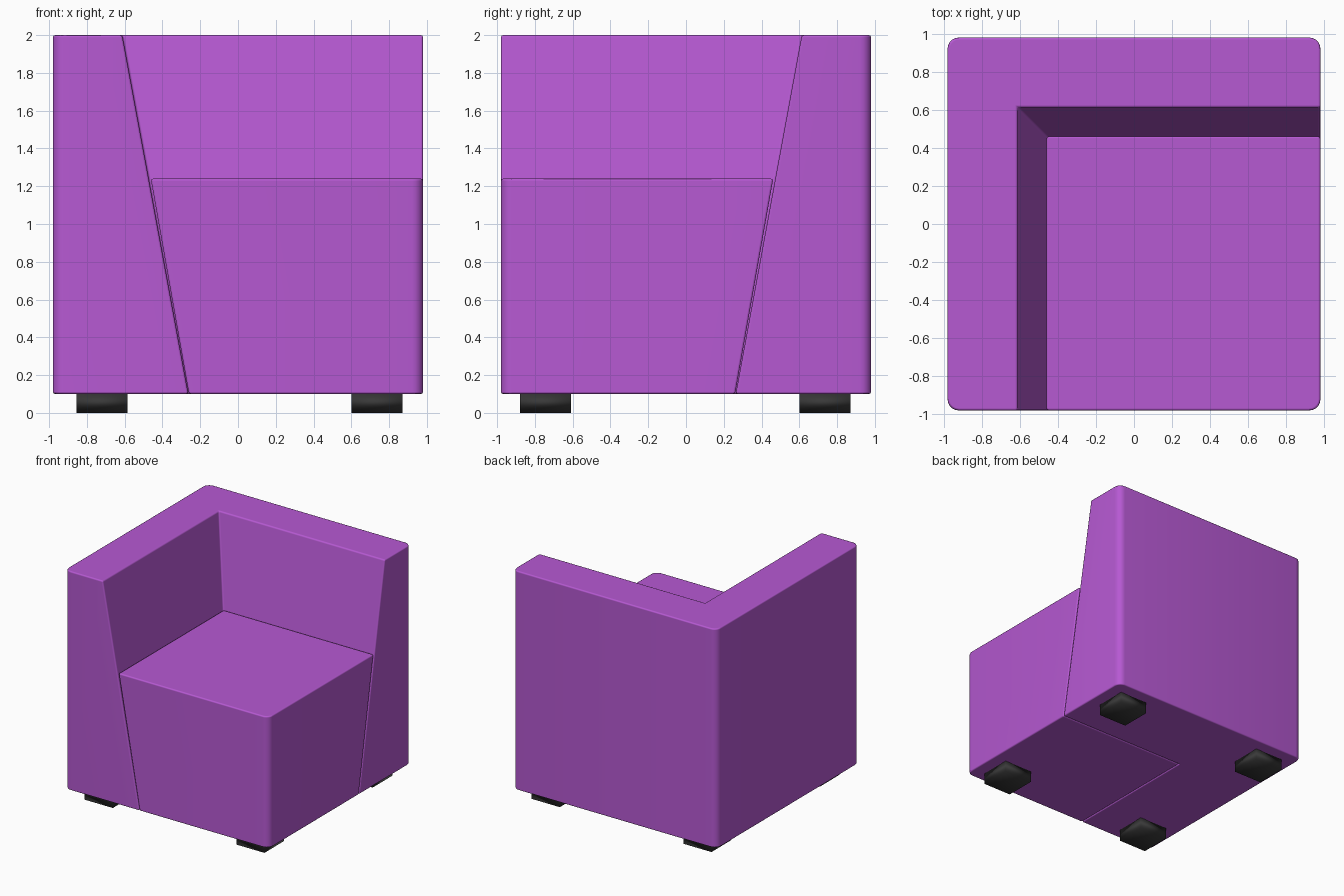
import bpy, bmesh

if "Cube" in bpy.data.objects:
    bpy.data.objects.remove(bpy.data.objects["Cube"])

def material(name, color):
    m = bpy.data.materials.new(name)
    m.diffuse_color = color
    m.use_nodes = True
    m.node_tree.nodes["Principled BSDF"].inputs["Base Color"].default_value = m.diffuse_color
    return m

purple = material("purple_fabric", (0.47, 0.10, 0.65, 1))
black = material("black_rubber", (0.04, 0.04, 0.04, 1))

R = 0.98  # half width of the chair

def cushion(name, bottom, top, z0, z1, rounded):
    """Loft between two outlines, round the listed upright corners, soften the rest."""
    bm = bmesh.new()
    lo = [bm.verts.new((x, y, z0)) for x, y in bottom]
    hi = [bm.verts.new((x, y, z1)) for x, y in top]
    n = len(lo)
    bm.faces.new(lo[::-1])
    bm.faces.new(hi)
    for i in range(n):
        j = (i + 1) % n
        bm.faces.new((lo[i], lo[j], hi[j], hi[i]))
    uprights = [bm.edges.get((lo[i], hi[i])) for i in rounded]
    bmesh.ops.bevel(bm, geom=uprights, offset=0.06, segments=5,
                    profile=0.5, affect='EDGES')
    bmesh.ops.recalc_face_normals(bm, faces=bm.faces[:])
    me = bpy.data.meshes.new(name)
    bm.to_mesh(me)
    bm.free()
    ob = bpy.data.objects.new(name, me)
    bpy.context.collection.objects.link(ob)
    me.materials.append(purple)
    bev = ob.modifiers.new("soft_edges", 'BEVEL')
    bev.width = 0.012
    bev.segments = 2
    bev.limit_method = 'ANGLE'
    bev.angle_limit = 0.6
    bev.harden_normals = True
    for p in me.polygons:
        p.use_smooth = True
    return ob

# L-shaped backrest with an inward leaning inner wall
def l_outline(i):
    return [(-R, -R), (-i, -R), (-i, i), (R, i), (R, R), (-R, R)]

cushion("backrest", l_outline(0.263), l_outline(0.613), 0.1, 2.0, (0, 4, 5))

# Seat block, wedged against the backrest
def seat_outline(i):
    return [(-i, -R), (R, -R), (R, i), (-i, i)]

cushion("seat", seat_outline(0.26), seat_outline(0.462), 0.1, 1.24, (1,))

# Four square feet
for side, x in (("left", -0.72), ("right", 0.735)):
    for end, y in (("front", -0.745), ("back", 0.737)):
        bpy.ops.mesh.primitive_cube_add(size=1, location=(x, y, 0.055))
        foot = bpy.context.object
        foot.name = f"{end}_{side}_foot"
        foot.scale = (0.27, 0.27, 0.11)
        foot.data.materials.append(black)
        bpy.ops.object.shade_smooth()
